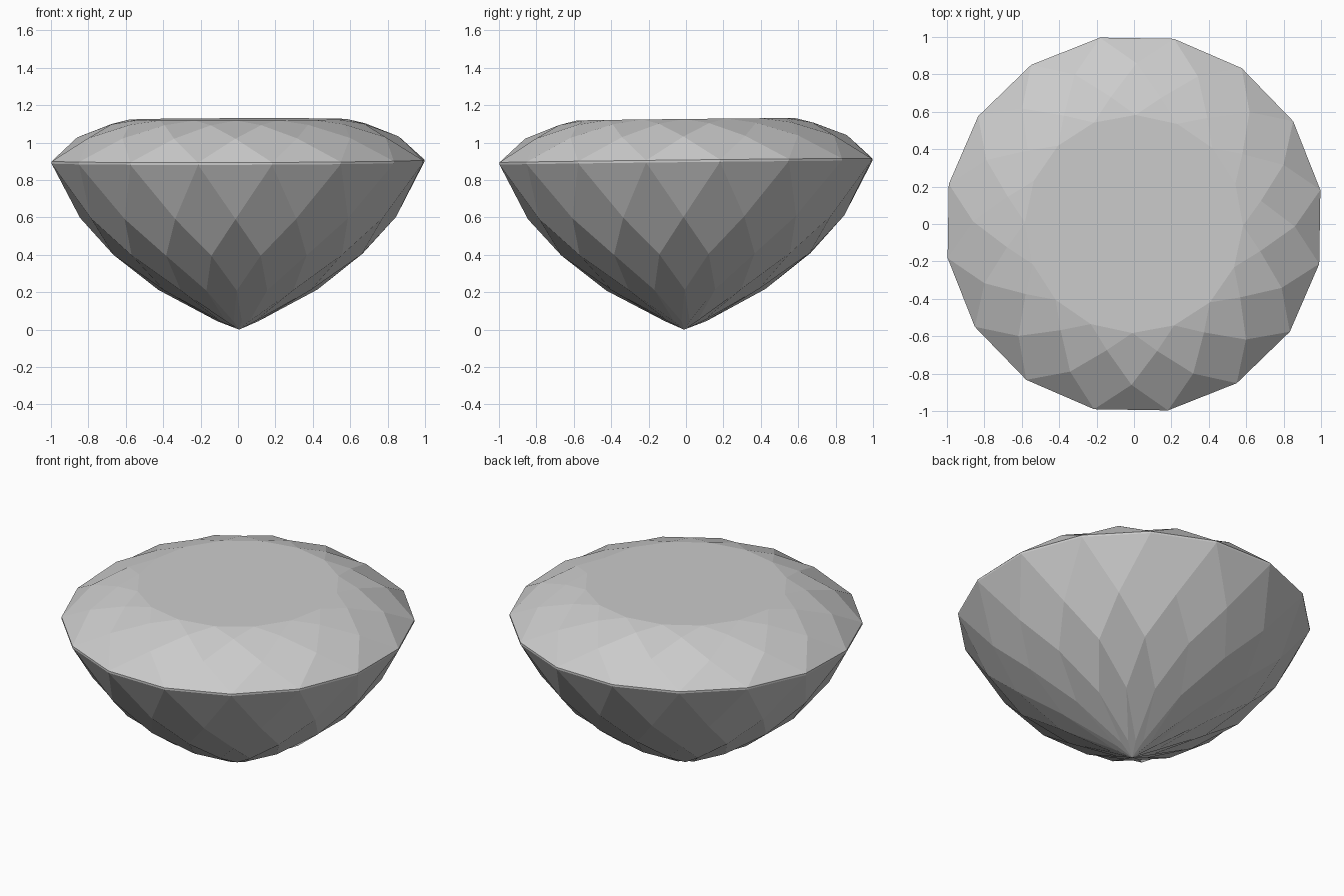
import bpy, bmesh, math

if "Cube" in bpy.data.objects:
    bpy.data.objects.remove(bpy.data.objects["Cube"])

N = 16
STEP = 2 * math.pi / N
TWIST = math.radians(-0.9)

# Facet rings from below to above the girdle: (radius, height, half-step turned)
pavilion = [(1.013, 0.892, 1), (0.845, 0.60, 0), (0.676, 0.402, 1),
            (0.425, 0.213, 0), (0.112, 0.045, 1)]
crown = [(1.013, 0.904, 1), (0.86, 1.03, 0), (0.69, 1.10, 1), (0.583, 1.124, 0)]

bm = bmesh.new()


def ring(r, z, half):
    """Ring of vertices, slightly tilted like the stone."""
    out = []
    for k in range(N):
        a = (k + 0.5 * half) * STEP + TWIST
        x, y = r * math.cos(a), r * math.sin(a)
        out.append(bm.verts.new((x, y, z + 0.011 * y + 0.003 * x)))
    return out


def side(rings):
    """Girdle triangles followed by staggered kite facets."""
    g, first = rings[0], rings[1]
    for k in range(N):
        bm.faces.new((g[k - 1], g[k], first[k]))
    for i in range(len(rings) - 2):
        a, b, c = rings[i:i + 3]
        s = 1 if i % 2 == 0 else 0      # even rings are turned half a step
        for k in range(N):
            bm.faces.new((a[k], b[(k + s) % N], c[k], b[(k + s - 1) % N]))


low = [ring(*p) for p in pavilion]
high = [ring(*p) for p in crown]
side(low)
side(high)

# Pointed culet
culet = bm.verts.new((0.006, -0.01, 0.0))
a, b = low[-2], low[-1]
for k in range(N):
    bm.faces.new((a[k], b[k], culet, b[k - 1]))

# Table and the small facets around it
c, t = high[-2], high[-1]
for k in range(N):
    bm.faces.new((c[k], t[k], t[(k + 1) % N]))
bm.faces.new(t)

# Thin girdle band
for k in range(N):
    bm.faces.new((low[0][k - 1], low[0][k], high[0][k], high[0][k - 1]))

bmesh.ops.recalc_face_normals(bm, faces=bm.faces[:])
mesh = bpy.data.meshes.new("cut_gem")
bm.to_mesh(mesh)
bm.free()
bpy.context.collection.objects.link(bpy.data.objects.new("cut_gem", mesh))
